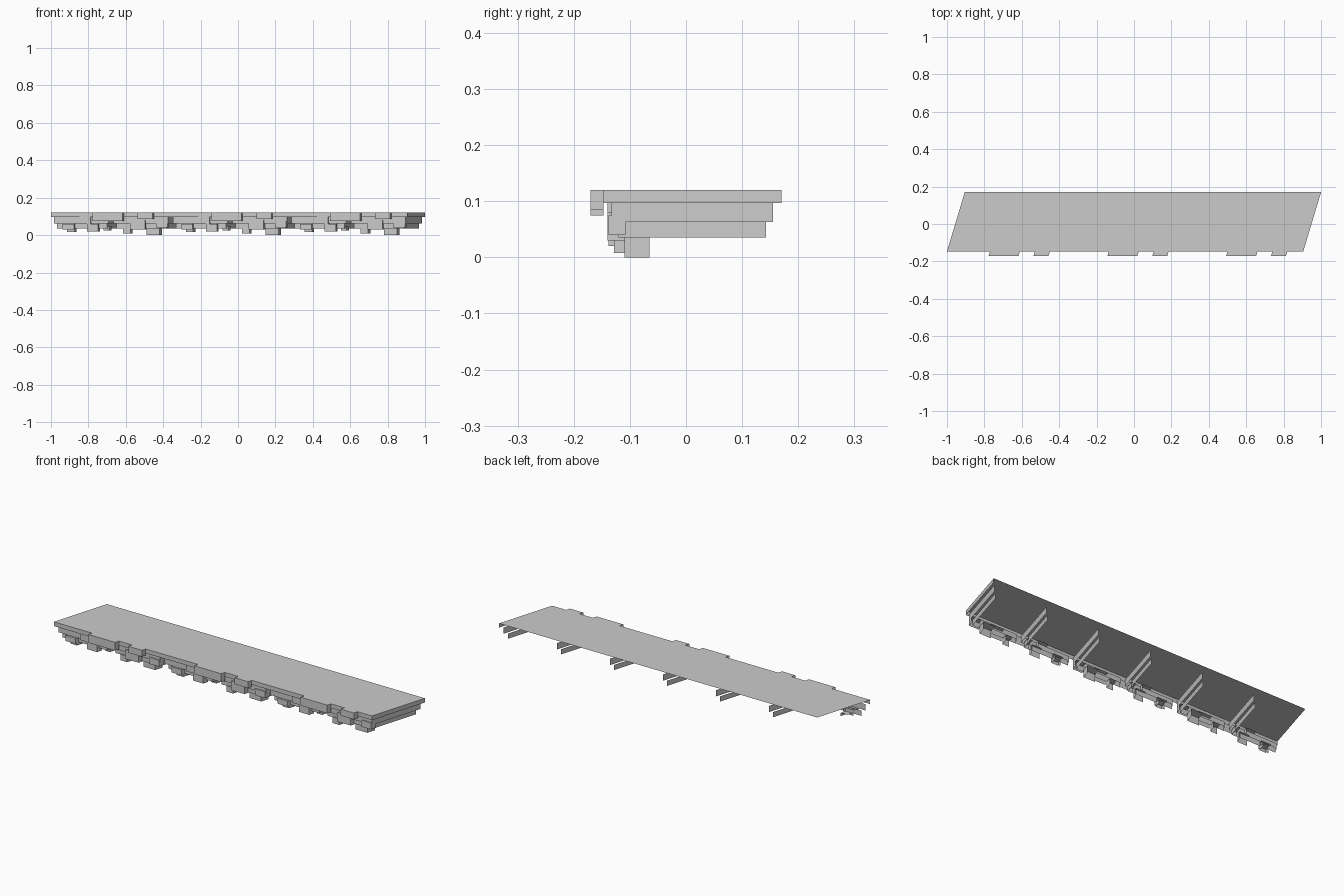
import bpy, bmesh

cube = bpy.data.objects.get("Cube")
if cube:
    bpy.data.objects.remove(cube, do_unlink=True)

FRONT, BACK, TOP = -0.147, 0.17, 0.12
SLANT = 0.3          # sideways lean of the slab per unit of depth
HALF = 0.3175        # width of one stone section
PERIOD = 2 * HALF

stone = bpy.data.materials.new("grey_stone")
stone.use_nodes = True
GREY = (0.6, 0.6, 0.6, 1)
stone.diffuse_color = GREY
stone.node_tree.nodes["Principled BSDF"].inputs["Base Color"].default_value = GREY


def lean(x, y, z):
    return (x + SLANT * (y - FRONT), y, z)


def quad(bm, *points):
    bm.faces.new([bm.verts.new(lean(*p)) for p in points])


def front_sheet(bm, x0, x1, y, z0, z1):
    quad(bm, (x0, y, z0), (x1, y, z0), (x1, y, z1), (x0, y, z1))


def side_sheet(bm, x, y0, y1, z0, z1):
    quad(bm, (x, y0, z0), (x, y1, z0), (x, y1, z1), (x, y0, z1))


def top_sheet(bm, x0, x1, y0, y1, z):
    quad(bm, (x0, y0, z), (x1, y0, z), (x1, y1, z), (x0, y1, z))


def finish(bm, name):
    mesh = bpy.data.meshes.new(name)
    bm.to_mesh(mesh)
    bm.free()
    mesh.materials.append(stone)
    obj = bpy.data.objects.new(name, mesh)
    bpy.context.collection.objects.link(obj)


# Slanted top slab with its front lip and end edge
bm = bmesh.new()
RIGHT = -1 + 3 * PERIOD
top_sheet(bm, -1, RIGHT, FRONT, BACK, TOP)
front_sheet(bm, -1, RIGHT, FRONT, 0.097, TOP)
side_sheet(bm, RIGHT, FRONT, BACK, 0.097, TOP)
finish(bm, "top_slab")

# Two stepped courses under each section, each with a long side wall
bm = bmesh.new()
for i in range(6):
    x = -1 + i * HALF
    for inset, y0, y1, z0, z1 in ((0.013, -0.133, 0.155, 0.063, 0.097),
                                  (0.025, -0.12, 0.143, 0.035, 0.063)):
        front_sheet(bm, x + inset, x + HALF - inset, y0, z0, z1)
        side_sheet(bm, x + HALF - inset, y0, y1, z0, z1)
finish(bm, "stepped_courses")

# Stones: start, end, front, depth, bottom, top
LIP_STONES = ((0.23, 0.39, -0.17, 0.023, 0.075, TOP),
              (0.47, 0.55, -0.17, 0.023, 0.085, TOP))
LOWER_STONES = ((0.15, 0.21, -0.14, 0.03, 0.06, 0.097),
                (0.42, 0.5, -0.14, 0.03, 0.03, 0.08),
                (0.06, 0.12, -0.138, 0.03, 0.03, 0.06),
                (0.19, 0.25, -0.138, 0.03, 0.02, 0.06),
                (0.56, 0.62, -0.138, 0.03, 0.04, 0.075),
                (0.38, 0.42, -0.128, 0.038, 0.008, 0.04),
                (0.08, 0.12, -0.128, 0.038, 0.018, 0.035),
                (0.5, 0.57, -0.11, 0.045, 0.0, 0.04),
                (0.27, 0.3, -0.11, 0.045, 0.025, 0.05))
for name, stones in (("lip_stones", LIP_STONES), ("lower_stones", LOWER_STONES)):
    bm = bmesh.new()
    for i in range(3):
        for u0, u1, y, depth, z0, z1 in stones:
            x0, x1 = (-1 + i * PERIOD + u for u in (u0, u1))
            front_sheet(bm, x0, x1, y, z0, z1)
            side_sheet(bm, x1, y, y + depth, z0, z1)
            top_sheet(bm, x0, x1, y, y + depth, z1)
    finish(bm, name)
